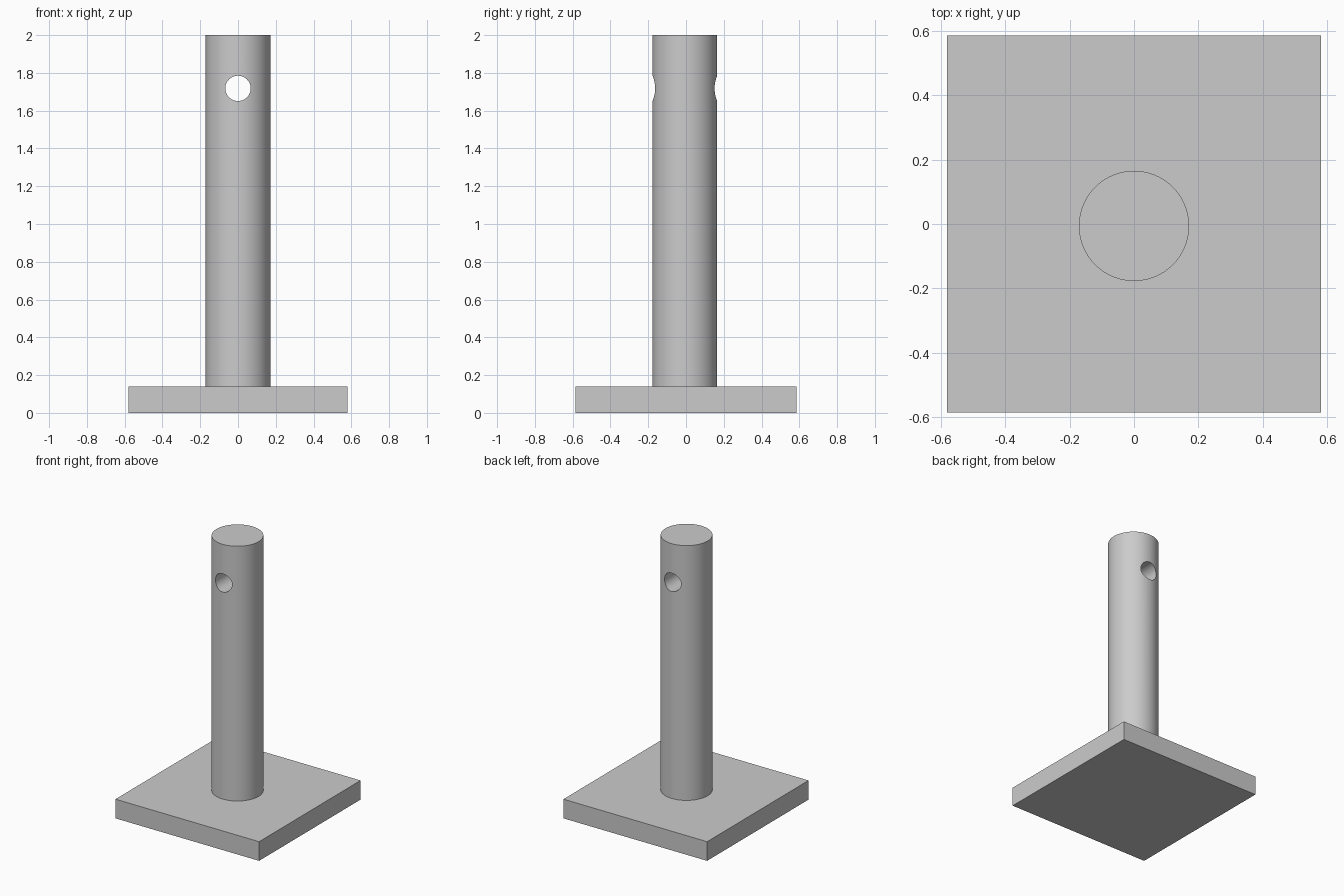
import bpy
from math import radians

default = bpy.data.objects.get("Cube")
if default:
    bpy.data.objects.remove(default, do_unlink=True)

# Single grey material
grey = bpy.data.materials.new("plain grey")
grey.use_nodes = True
colour = (0.6, 0.6, 0.6, 1)
grey.diffuse_color = colour
grey.node_tree.nodes["Principled BSDF"].inputs["Base Color"].default_value = colour

PLATE_TOP, TOP = 0.14, 2.0
POST_Y = -0.006


def finish(obj, name):
    obj.name = name
    obj.data.materials.clear()
    obj.data.materials.append(grey)
    return obj


def cylinder(name, radius, depth, location, rotation=(0, 0, 0)):
    bpy.ops.mesh.primitive_cylinder_add(vertices=96, radius=radius, depth=depth,
                                        location=location, rotation=rotation)
    return finish(bpy.context.object, name)


# Flat base plate
bpy.ops.mesh.primitive_cube_add(size=1, location=(0, 0, PLATE_TOP / 2))
plate = finish(bpy.context.object, "base_plate")
plate.scale = (1.16, 1.17, PLATE_TOP)
bpy.ops.object.transform_apply(location=False, rotation=False, scale=True)

# Cutter for the cross hole, running front to back
cutter = cylinder("hole_cutter", 0.067, 1, (0, POST_Y, 1.718), (radians(90), 0, 0))
cutter.hide_render = True

# Upright post with the hole drilled through near its top
post = cylinder("post", 0.171, TOP - PLATE_TOP, (0, POST_Y, (TOP + PLATE_TOP) / 2))
drill = post.modifiers.new("cross hole", 'BOOLEAN')
drill.operation = 'DIFFERENCE'
drill.solver = 'EXACT'
drill.object = cutter
bpy.ops.object.modifier_apply(modifier=drill.name)
bpy.data.objects.remove(cutter, do_unlink=True)
bpy.ops.object.shade_smooth_by_angle(angle=radians(30))
